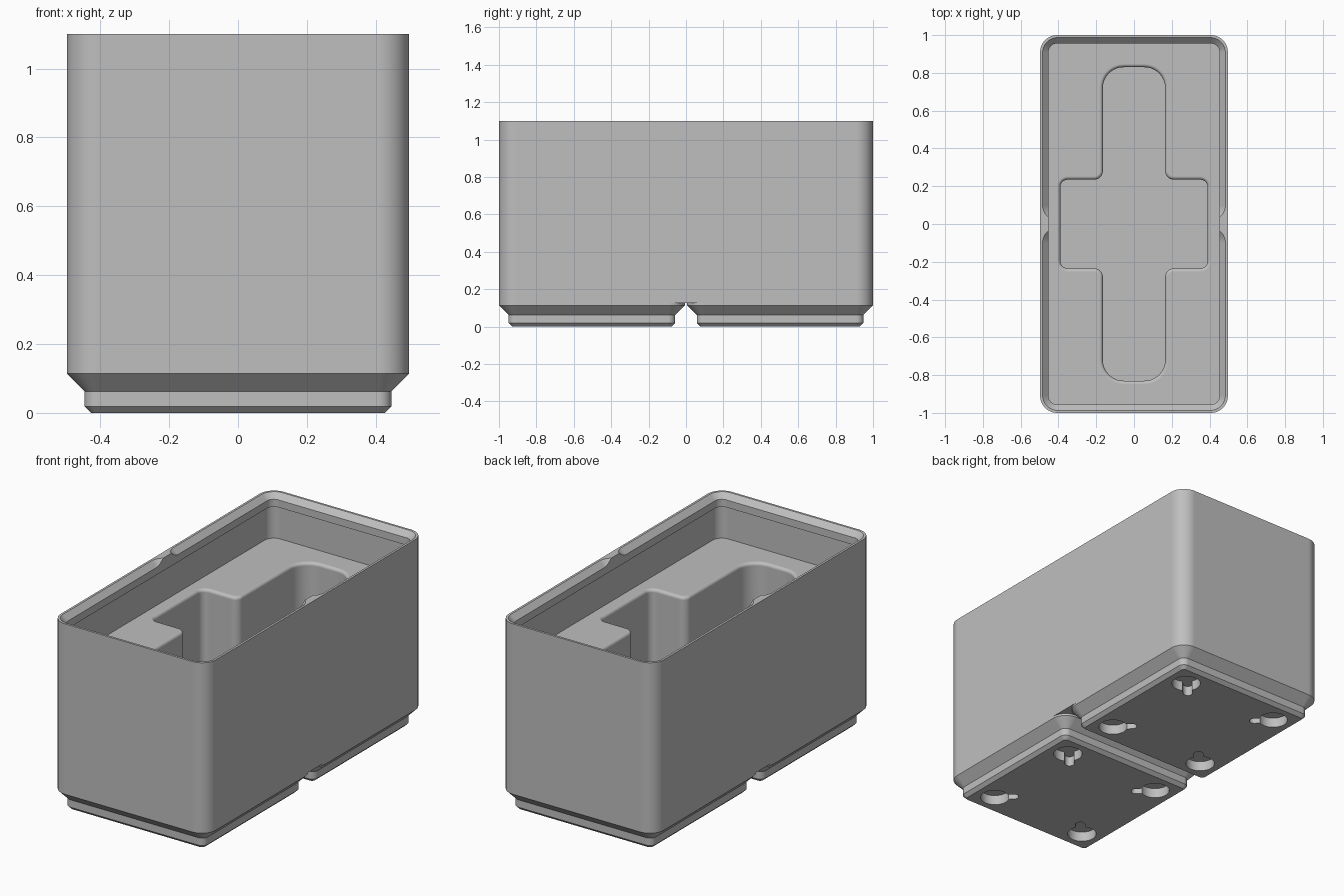
import bpy, bmesh
from math import sin, cos, pi, radians
from mathutils import Vector

cube = bpy.data.objects.get("Cube")
if cube:
    bpy.data.objects.remove(cube, do_unlink=True)

# Material
grey = bpy.data.materials.new("plain grey")
grey.use_nodes = True
colour = (0.52, 0.52, 0.52, 1)
grey.diffuse_color = colour
grey.node_tree.nodes["Principled BSDF"].inputs["Base Color"].default_value = colour

# Main sizes
HX, HY, HEIGHT, CORNER = 0.497, 1.0, 1.1, 0.09
CELL_Y = 0.503
INSERT_Z, FLOOR_Z, BODY_Z = 0.84, 0.17, 0.126


def fillet(corners, steps=10):
    """Round each right-angled corner (x, y, radius) of an outline."""
    out = []
    for i, (x, y, r) in enumerate(corners):
        p = Vector((x, y))
        a = (Vector(corners[i - 1][:2]) - p).normalized()
        b = (Vector(corners[(i + 1) % len(corners)][:2]) - p).normalized()
        c = p + r * (a + b)
        for k in range(steps + 1):
            t = k / steps * pi / 2
            out.append(c - r * (cos(t) * b + sin(t) * a))
    return out


def rounded(hx, hy, r, cy=0):
    return fillet([(hx, cy + hy, r), (-hx, cy + hy, r),
                   (-hx, cy - hy, r), (hx, cy - hy, r)])


def loft(name, rings):
    """Closed solid through (z, outline) rings with equal point counts."""
    bm = bmesh.new()
    loops = [[bm.verts.new((p.x, p.y, z)) for p in pts] for z, pts in rings]
    for lo, hi in zip(loops, loops[1:]):
        for i in range(len(lo)):
            j = (i + 1) % len(lo)
            bm.faces.new((lo[i], lo[j], hi[j], hi[i]))
    bm.faces.new(loops[0][::-1])
    bm.faces.new(loops[-1])
    bmesh.ops.recalc_face_normals(bm, faces=bm.faces)
    mesh = bpy.data.meshes.new(name)
    bm.to_mesh(mesh)
    bm.free()
    mesh.materials.append(grey)
    ob = bpy.data.objects.new(name, mesh)
    bpy.context.collection.objects.link(ob)
    return ob


def activate(ob):
    bpy.ops.object.select_all(action='DESELECT')
    ob.select_set(True)
    bpy.context.view_layer.objects.active = ob


def cut(ob, cutter):
    activate(ob)
    mod = ob.modifiers.new("cut", 'BOOLEAN')
    mod.operation = 'DIFFERENCE'
    mod.solver = 'EXACT'
    mod.object = cutter
    bpy.ops.object.modifier_apply(modifier=mod.name)
    bpy.data.objects.remove(cutter, do_unlink=True)


def finish(ob):
    activate(ob)
    bpy.ops.object.shade_smooth_by_angle(angle=radians(30))
    mod = ob.modifiers.new("even shading", 'WEIGHTED_NORMAL')
    mod.keep_sharp = True


def cross(d):
    """Cross-shaped recess outline, grown outward by d."""
    sx, sy, bx, by = 0.165 + d, 0.83 + d, 0.39 + d, 0.235 + d
    end, block, inner = 0.11 + d, 0.04 + d, 0.045 - d
    quarter = [(bx, by, block), (sx, by, inner), (sx, sy, end)]
    left = [(-x, y, r) for x, y, r in quarter[::-1]]
    top = quarter + left
    return fillet(top + [(x, -y, r) for x, y, r in top[::-1]])


# Bin body
body = loft("bin_body", [(BODY_Z, rounded(HX, HY, CORNER)),
                         (HEIGHT, rounded(HX, HY, CORNER))])

# Upper cavity with a slight undercut below the lip
wall = rounded(0.465, 0.967, 0.058)
lip = rounded(0.453, 0.956, 0.046)
cut(body, loft("cavity_cutter", [(INSERT_Z, wall), (1.026, wall),
                                 (1.026, lip), (1.2, lip)]))

# Sloped stacking seats in the lip, one per cell
for side in (-1, 1):
    rings = [(z, rounded(z - 0.616, z - 0.616, z - 1.02, side * CELL_Y))
             for z in (1.06, 1.118)]
    cut(body, loft("seat_cutter", rings))

# Recess with a rounded upper edge
edge = 0.018
rings = [(FLOOR_Z, cross(0))]
for k in range(7):
    t = k / 6 * pi / 2
    rings.append((INSERT_Z - edge + edge * sin(t), cross(edge * (1 - cos(t)))))
rings.append((INSERT_Z + 0.05, cross(edge)))
cut(body, loft("recess_cutter", rings))
finish(body)


def hole_outline(cx, cy, dx, dy):
    """Round hole with a narrow round-ended notch pointing along (dx, dy)."""
    r, w, reach = 0.078, 0.026, 0.105
    u = Vector((dx, dy)).normalized()
    v = Vector((-u.y, u.x))
    c = Vector((cx, cy))
    start = 0.34
    pts = []
    for k in range(33):
        t = start + k / 32 * (2 * pi - 2 * start)
        pts.append(c + r * (cos(t) * u + sin(t) * v))
    for k in range(9):
        t = -pi / 2 + k / 8 * pi
        pts.append(c + u * reach + w * (cos(t) * u + sin(t) * v))
    return pts


# Stepped feet with four magnet holes each
foot_profile = [(0, 0.426, 0.019), (0.019, 0.4455, 0.038),
                (0.062, 0.4455, 0.038), (0.114, 0.497, CORNER),
                (BODY_Z, 0.497, CORNER)]
for name, side in (("front_foot", -1), ("back_foot", 1)):
    cy = side * CELL_Y
    foot = loft(name, [(z, rounded(h, h, r, cy)) for z, h, r in foot_profile])
    for sx in (-1, 1):
        for sy in (-1, 1):
            pts = hole_outline(sx * 0.311, cy + sy * 0.311, -sx, -sy)
            cut(foot, loft("hole_cutter", [(-0.05, pts), (0.057, pts)]))
    finish(foot)
